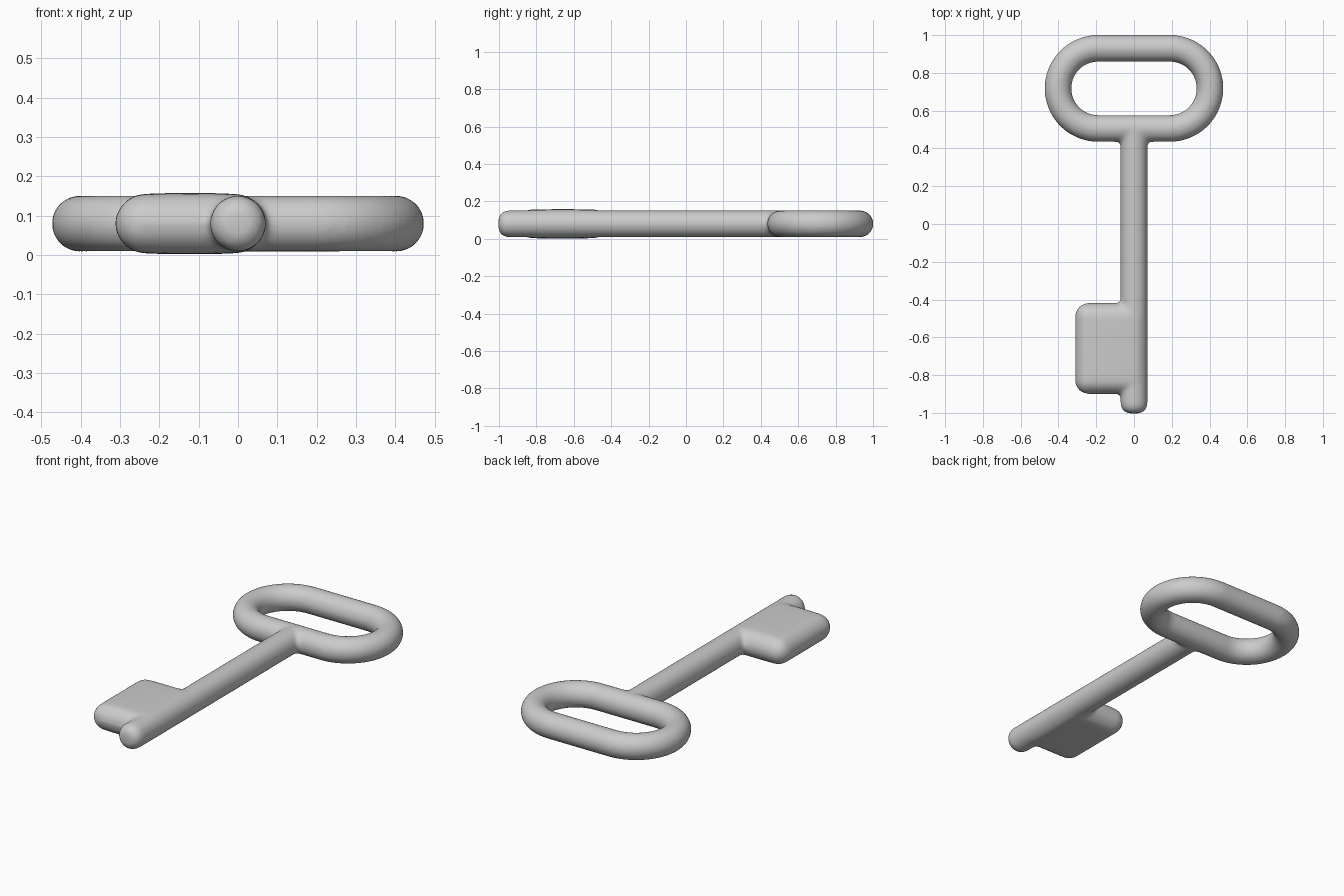
import bpy, bmesh, math
from mathutils import Vector

if "Cube" in bpy.data.objects:
    bpy.data.objects.remove(bpy.data.objects["Cube"])

R = 0.0715   # tube radius
Z = 0.08     # mid-height of the key


def tube(name, points, radii, cyclic):
    """Round tube along a path, returned as a mesh object."""
    curve = bpy.data.curves.new(name, 'CURVE')
    curve.dimensions = '3D'
    curve.bevel_depth = 1.0
    curve.bevel_resolution = 10
    curve.use_fill_caps = not cyclic
    spline = curve.splines.new('POLY')
    spline.points.add(len(points) - 1)
    for p, (x, y), r in zip(spline.points, points, radii):
        p.co = (x, y, Z, 1)
        p.radius = r
    spline.use_cyclic_u = cyclic
    obj = bpy.data.objects.new(name, curve)
    bpy.context.collection.objects.link(obj)
    bpy.ops.object.select_all(action='DESELECT')
    obj.select_set(True)
    bpy.context.view_layer.objects.active = obj
    bpy.ops.object.convert(target='MESH')
    return bpy.context.view_layer.objects.active


# Bow: stadium-shaped ring
bow_path = []
for side in (1, -1):
    for i in range(33):
        a = math.pi * i / 32 - math.pi / 2
        bow_path.append((side * (0.19 + 0.2125 * math.cos(a)),
                         0.718 + side * 0.2125 * math.sin(a)))
bow = tube("bow", bow_path, [R] * len(bow_path), True)

# Shaft: rod with a rounded tip
shaft_path, shaft_radii = [], []
for i in range(9):
    a = math.pi / 2 * i / 8
    shaft_path.append((0, -1.003 + 0.05 * (1 - math.cos(a))))
    shaft_radii.append(R - 0.05 + 0.05 * math.sin(a))
shaft_path.append((0, 0.5))
shaft_radii.append(R)
shaft = tube("shaft", shaft_path, shaft_radii, False)

# Bit: rounded, slightly pillowed block
half = Vector((0.191, 0.241, R))
centre = Vector((-0.121, -0.659, Z))
bm = bmesh.new()
bmesh.ops.create_cube(bm, size=2)
bmesh.ops.subdivide_edges(bm, edges=bm.edges[:], cuts=31, use_grid_fill=True)
for v in bm.verts:
    u, w = v.co.x, v.co.y
    p = Vector(c * h for c, h in zip(v.co, half))
    core = Vector(max(-(h - R), min(h - R, c)) for c, h in zip(p, half))
    p = core + (p - core).normalized() * R
    p.z *= 1 + 0.09 * (1 - u * u) * (1 - w ** 4)
    v.co = p + centre
mesh = bpy.data.meshes.new("bit")
bm.to_mesh(mesh)
bm.free()
bit = bpy.data.objects.new("bit", mesh)
bpy.context.collection.objects.link(bit)

# Fuse the parts into one skin with softened junctions
bpy.ops.object.select_all(action='DESELECT')
for obj in (bow, shaft, bit):
    obj.select_set(True)
bpy.context.view_layer.objects.active = shaft
bpy.ops.object.join()
key = bpy.context.view_layer.objects.active
key.name = "key"
remesh = key.modifiers.new("fuse", 'REMESH')
remesh.mode = 'VOXEL'
remesh.voxel_size = 0.01
remesh.use_smooth_shade = True
smooth = key.modifiers.new("soften", 'SMOOTH')
smooth.factor = 0.5
smooth.iterations = 12
